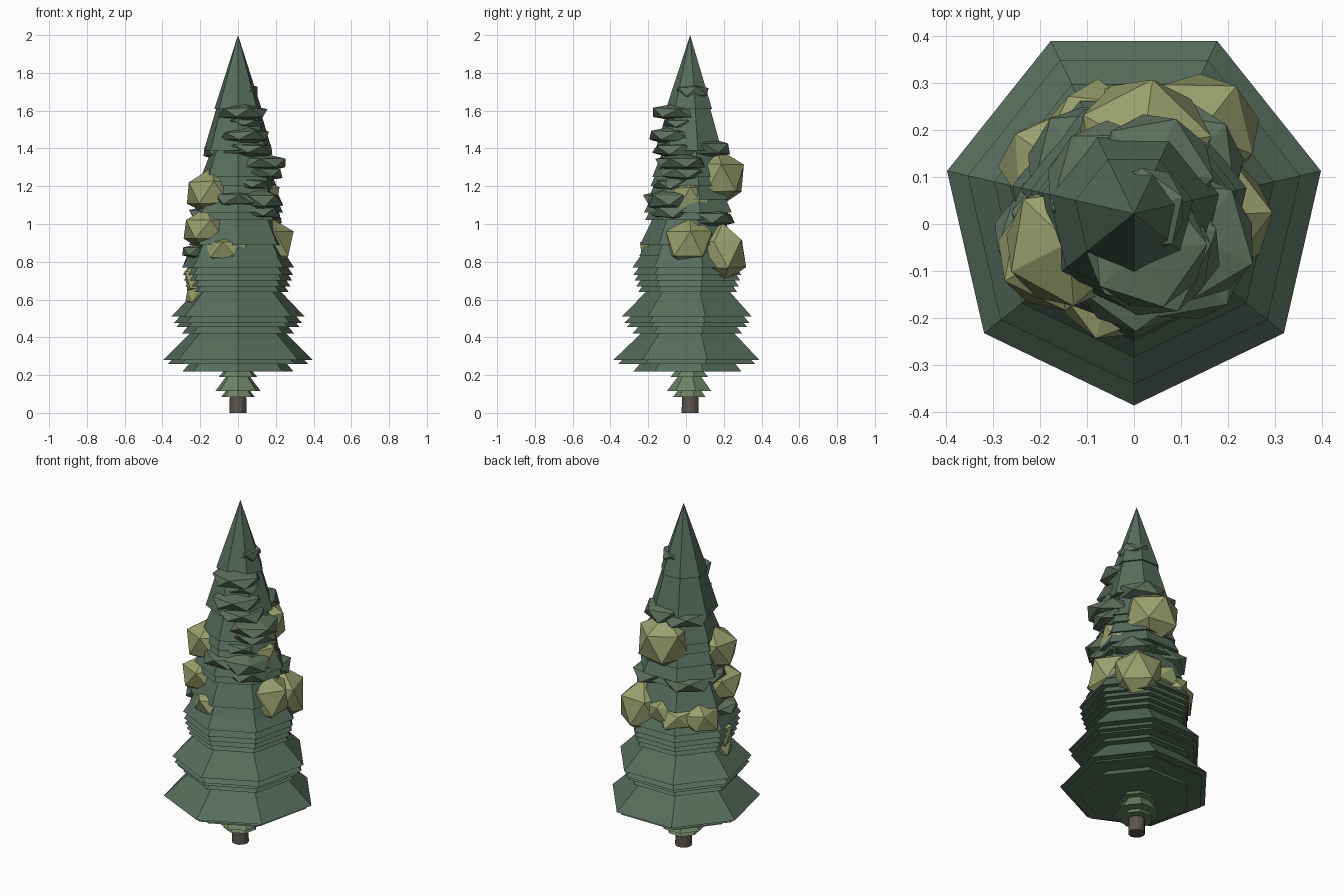
import bpy, bmesh, math, random
from mathutils import Matrix, Vector

random.seed(4)
CY = 0.022  # trunk axis sits slightly behind the origin


def material(name, rgb):
    m = bpy.data.materials.new(name)
    m.diffuse_color = (*rgb, 1)
    return m


PINE = material("pine", (0.095, 0.155, 0.112))
TUFT = material("tuft", (0.11, 0.16, 0.112))
MOSS = material("moss", (0.32, 0.35, 0.155))
SPROUT = material("sprout", (0.15, 0.23, 0.13))
BARK = material("bark", (0.11, 0.09, 0.08))


def add(name, bm, mat):
    bmesh.ops.recalc_face_normals(bm, faces=bm.faces)
    me = bpy.data.meshes.new(name)
    bm.to_mesh(me)
    bm.free()
    me.materials.append(mat)
    ob = bpy.data.objects.new(name, me)
    bpy.context.collection.objects.link(ob)
    return ob


def cone(bm, z, r, h, sides=7):
    """Closed cone with one corner facing the front."""
    ring = []
    for i in range(sides):
        a = -math.pi / 2 + i * math.tau / sides
        ring.append(bm.verts.new((r * math.cos(a), CY + r * math.sin(a), z)))
    tip = bm.verts.new((0, CY, z + h))
    bm.faces.new(ring)
    for i in range(sides):
        bm.faces.new((ring[i], ring[(i + 1) % sides], tip))


def blob(bm, x, y, z, r, rz, jitter=0.0):
    """Faceted ball, turned about the vertical so a corner points outward."""
    turn = math.atan2(y - CY, x)
    mat = (Matrix.Translation((x, y, z)) @ Matrix.Rotation(turn, 4, 'Z')
           @ Matrix.Diagonal((r, r, rz, 1)))
    new = bmesh.ops.create_icosphere(bm, subdivisions=1, radius=1, matrix=mat)
    for v in new["verts"]:
        v.co += Vector([random.uniform(-jitter, jitter) for _ in range(3)])


# trunk
bm = bmesh.new()
bmesh.ops.create_cone(bm, cap_ends=True, segments=12, radius1=0.045,
                      radius2=0.04, depth=0.3,
                      matrix=Matrix.Translation((0, CY, 0.15)))
add("trunk", bm, BARK)

# small light skirts around the trunk
bm = bmesh.new()
for z, r, h in [(0.085, 0.09, 0.12), (0.117, 0.122, 0.16), (0.19, 0.105, 0.12)]:
    cone(bm, z, r, h)
add("trunk_skirts", bm, SPROUT)

# stacked foliage cones: base height, radius, cone height
bm = bmesh.new()
for z, r, h in [
        (0.22, 0.30, 0.35), (0.26, 0.38, 0.38), (0.28, 0.407, 0.39),
        (0.42, 0.305, 0.35), (0.455, 0.335, 0.36), (0.475, 0.35, 0.36),
        (0.51, 0.362, 0.37), (0.64, 0.275, 0.38), (0.67, 0.285, 0.40),
        (0.70, 0.295, 0.42), (0.73, 0.30, 0.43), (0.77, 0.305, 0.45),
        (0.83, 0.27, 0.50), (0.89, 0.265, 0.55), (1.02, 0.238, 0.50),
        (1.06, 0.245, 0.50), (1.13, 0.225, 0.50), (1.20, 0.21, 0.50),
        (1.25, 0.20, 0.50), (1.39, 0.185, 0.62), (1.61, 0.128, 0.39)]:
    cone(bm, z, r, min(h, 2.0 - z))
add("foliage_cones", bm, PINE)

# flat dark tufts spiralling up the front and right
bm = bmesh.new()
for x, y, z, r, rz in [
        (0.02, 0.03, 1.70, 0.10, 0.05), (0.025, -0.05, 1.59, 0.145, 0.05),
        (0.03, -0.02, 1.535, 0.12, 0.04),
        (0.035, -0.06, 1.465, 0.15, 0.052), (0.05, -0.05, 1.395, 0.15, 0.05),
        (0.125, -0.03, 1.325, 0.15, 0.055), (0.11, -0.02, 1.27, 0.14, 0.05),
        (0.06, -0.05, 1.21, 0.14, 0.045), (0.0, -0.10, 1.13, 0.14, 0.055),
        (0.11, -0.08, 1.125, 0.14, 0.065), (0.10, -0.06, 1.06, 0.14, 0.05),
        (-0.05, 0.08, 1.38, 0.15, 0.055), (0.04, 0.11, 1.40, 0.14, 0.055),
        (-0.15, 0.02, 1.05, 0.12, 0.05), (-0.20, -0.03, 0.85, 0.11, 0.045),
        (-0.09, 0.12, 1.03, 0.15, 0.055), (0.10, 0.12, 1.03, 0.15, 0.055)]:
    blob(bm, x, y, z, r, rz, 0.006)
add("dark_tufts", bm, TUFT)

# olive moss clumps
bm = bmesh.new()
for x, y, z, r, rz in [
        (-0.14, -0.045, 1.165, 0.145, 0.13), (-0.165, -0.06, 0.97, 0.14, 0.115),
        (0.02, 0.165, 1.245, 0.162, 0.16), (0.10, 0.025, 1.135, 0.14, 0.12),
        (0.16, 0.02, 0.895, 0.145, 0.14), (0.135, 0.19, 0.84, 0.145, 0.16),
        (-0.045, -0.12, 0.86, 0.14, 0.09)]:
    blob(bm, x, y, z, r, rz, 0.006)
add("moss_clumps", bm, MOSS)

# ragged moss on the back left
bm = bmesh.new()
for x, y, z, r, rz in [
        (-0.16, 0.12, 0.83, 0.13, 0.09), (-0.09, 0.19, 0.84, 0.12, 0.09),
        (-0.01, 0.20, 0.86, 0.11, 0.08), (-0.20, -0.01, 0.70, 0.085, 0.10),
        (-0.19, -0.02, 0.63, 0.09, 0.07)]:
    blob(bm, x, y, z, r, rz, 0.016)
add("ragged_moss", bm, MOSS)
